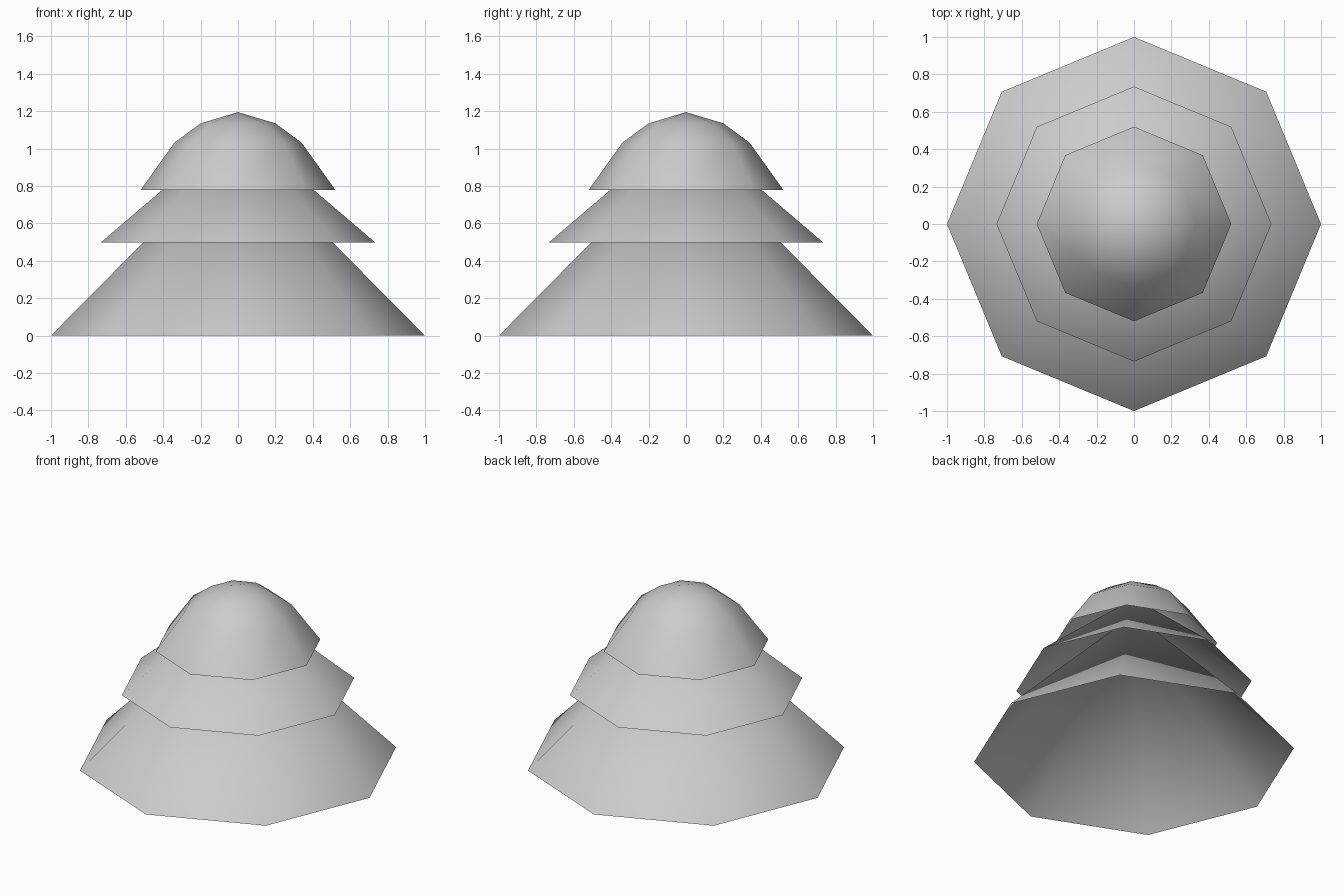
import bpy, bmesh, math
from mathutils import Vector

cube = bpy.data.objects.get("Cube")
if cube:
    bpy.data.objects.remove(cube, do_unlink=True)

SIDES = 8

# One plain grey for every tier
grey = bpy.data.materials.new("light_grey")
grey.use_nodes = True
colour = (0.6, 0.6, 0.6, 1.0)
grey.diffuse_color = colour
grey.node_tree.nodes["Principled BSDF"].inputs["Base Color"].default_value = colour


def tier(name, profile):
    """Turn a (radius, height) profile into an open eight-sided smooth shell."""
    bm = bmesh.new()
    points = [bm.verts.new((r, 0, z)) for r, z in profile]
    edges = [bm.edges.new(pair) for pair in zip(points, points[1:])]
    bmesh.ops.spin(bm, geom=points + edges, cent=Vector(), axis=Vector((0, 0, 1)),
                   angle=math.tau, steps=SIDES)
    bmesh.ops.remove_doubles(bm, verts=bm.verts, dist=0.0005)
    bmesh.ops.recalc_face_normals(bm, faces=bm.faces)
    # Outside faces point up on every tier
    if sum(f.normal.z for f in bm.faces) < 0:
        bmesh.ops.reverse_faces(bm, faces=bm.faces)
    for face in bm.faces:
        face.smooth = True
    mesh = bpy.data.meshes.new(name)
    bm.to_mesh(mesh)
    bm.free()
    mesh.materials.append(grey)
    obj = bpy.data.objects.new(name, mesh)
    bpy.context.collection.objects.link(obj)
    return obj


# Stacked open cones under a faceted dome
tier("lower_tier", [(1.0, 0.0), (0.0, 1.01)])
tier("middle_tier", [(0.735, 0.497), (0.0, 1.125)])
tier("top_dome", [(0.52, 0.78), (0.34, 1.032), (0.2, 1.135), (0.0, 1.195)])
